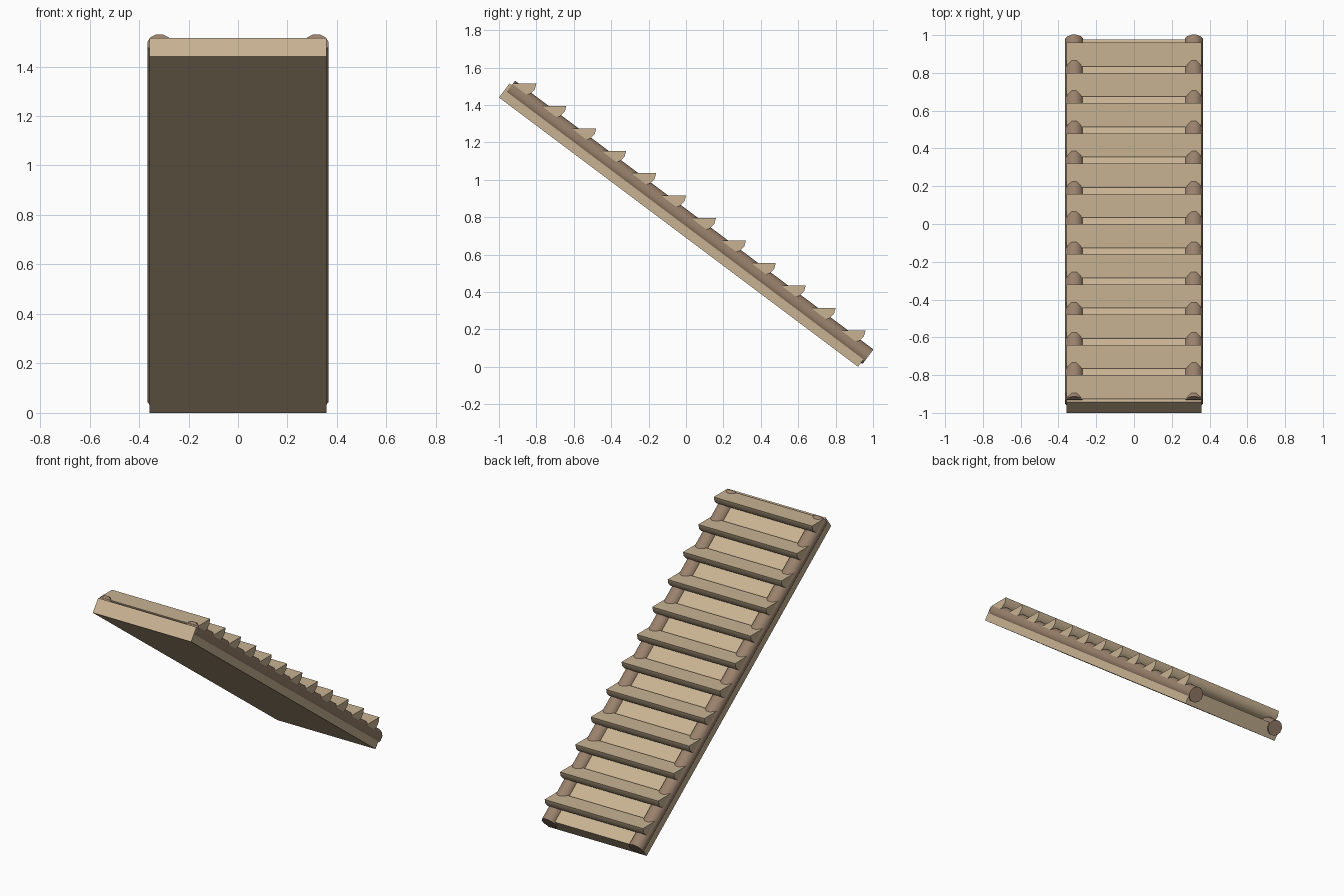
import bpy, bmesh, math
from mathutils import Vector

if "Cube" in bpy.data.objects:
    bpy.data.objects.remove(bpy.data.objects["Cube"])

# Slope frame: origin at the upper lower-corner of the deck
ORIGIN = Vector((0, -1.0, 1.44))
ALONG = Vector((0, 0.8, -0.6))
UP = Vector((0, 0.6, 0.8))
SIDE = Vector((1, 0, 0))


def material(name, colour):
    m = bpy.data.materials.new(name)
    m.diffuse_color = (*colour, 1)
    m.use_nodes = True
    m.node_tree.nodes["Principled BSDF"].inputs["Base Color"].default_value = m.diffuse_color
    return m


def prism(name, profile, sweep, mat, smooth=False):
    """Closed profile of points swept along a vector."""
    bm = bmesh.new()
    face = bm.faces.new([bm.verts.new(p) for p in profile])
    ext = bmesh.ops.extrude_face_region(bm, geom=[face], use_keep_orig=True)
    moved = [g for g in ext["geom"] if isinstance(g, bmesh.types.BMVert)]
    bmesh.ops.translate(bm, verts=moved, vec=sweep)
    bmesh.ops.recalc_face_normals(bm, faces=bm.faces)
    mesh = bpy.data.meshes.new(name)
    bm.to_mesh(mesh)
    bm.free()
    mesh.materials.append(mat)
    obj = bpy.data.objects.new(name, mesh)
    bpy.context.collection.objects.link(obj)
    if smooth:
        bpy.ops.object.select_all(action='DESELECT')
        obj.select_set(True)
        bpy.context.view_layer.objects.active = obj
        bpy.ops.object.shade_smooth_by_angle(angle=math.radians(40))
    return obj


plank_wood = material("plank_wood", (0.58, 0.45, 0.29))
log_wood = material("log_wood", (0.32, 0.22, 0.15))

# Sloping deck board
HALF_W, THICK, LENGTH = 0.358, 0.094, 2.4
corners = [(-HALF_W, 0), (HALF_W, 0), (HALF_W, THICK), (-HALF_W, THICK)]
prism("deck", [ORIGIN + SIDE * x + UP * h for x, h in corners],
      ALONG * LENGTH, plank_wood)

# Round side rails, half sunk into the deck
RAIL_R, SIDES = 0.05, 12
for label, sx in (("left", -1), ("right", 1)):
    centre = ORIGIN + SIDE * (sx * 0.317) + UP * 0.075 + ALONG * 0.015
    ring = []
    for k in range(SIDES):
        a = math.tau * (k + 0.5) / SIDES
        ring.append(centre + (SIDE * math.cos(a) + UP * math.sin(a)) * RAIL_R)
    prism(f"{label}_rail", ring, ALONG * 2.395, log_wood, True)

# Half-log steps with level tops
STEP_R, SEGS = 0.063, 6
for i in range(12):
    y, z = -0.863 + 0.16 * i, 1.515 - 0.12 * i
    arc = []
    for k in range(SEGS + 1):
        a = math.pi + math.pi * k / SEGS
        arc.append(Vector((-HALF_W, y + STEP_R * math.cos(a),
                           z + STEP_R * math.sin(a))))
    prism(f"step_{i + 1:02d}", arc, SIDE * (2 * HALF_W), plank_wood, True)
